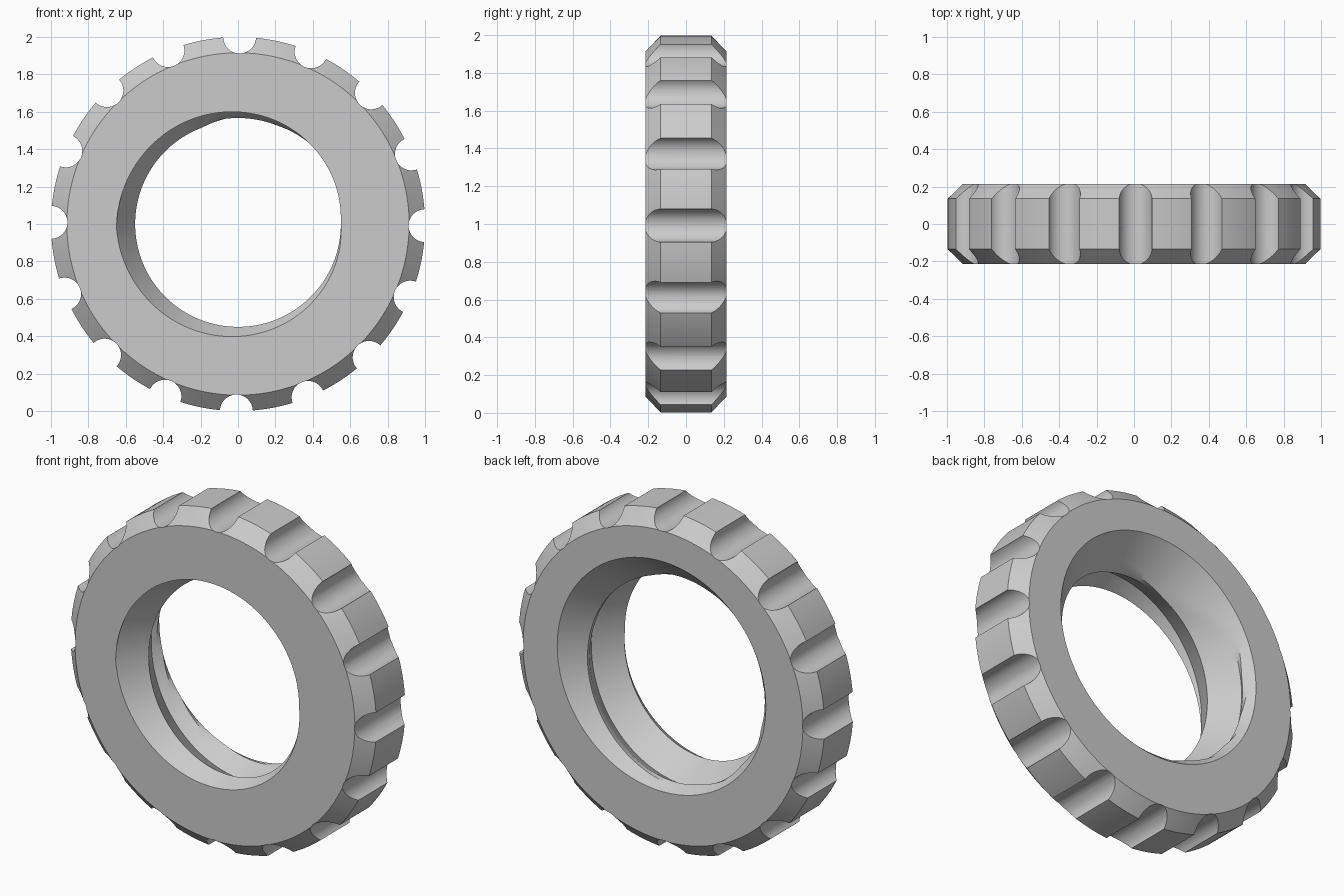
import bpy
import bmesh
import math
from mathutils import Matrix, Vector

if "Cube" in bpy.data.objects:
    bpy.data.objects.remove(bpy.data.objects["Cube"])

HALF = 0.215          # half thickness
PITCH = 0.333         # thread pitch
COLUMNS = 192
STEPS = 6             # rows on each thread flank
GROOVES = 16


def make_object(name, bm):
    mesh = bpy.data.meshes.new(name)
    bm.to_mesh(mesh)
    bm.free()
    obj = bpy.data.objects.new(name, mesh)
    bpy.context.collection.objects.link(obj)
    return obj


def crest_height(angle):
    return 0.12 - PITCH * angle / math.tau


def bore_radius(angle, y):
    # V thread, opened by an uneven countersink at the back
    turn = ((y - crest_height(angle)) / PITCH) % 1.0
    thread = 0.55 + 0.2 * min(turn, 1 - turn)
    mouth = 0.68 + 0.055 * math.cos(angle - math.radians(80))
    return max(thread, mouth - 0.9 * (HALF - y))


def section(angle):
    # Outer chamfered rim, then threaded bore from back to front
    points = [(0.915, -HALF), (1, -0.135), (1, 0.135), (0.915, HALF)]
    for j in range(3 * STEPS, -3 * STEPS, -1):
        y = crest_height(angle) + j * PITCH / (2 * STEPS)
        y = max(-HALF, min(HALF, y))
        points.append((bore_radius(angle, y), y))
    return [Vector((r * math.cos(angle), y, 1 + r * math.sin(angle))) for r, y in points]


# Threaded ring body
bm = bmesh.new()
columns = [[bm.verts.new(p) for p in section(math.tau * i / COLUMNS)]
           for i in range(COLUMNS + 1)]
for a, b in zip(columns, columns[1:]):
    for k in range(len(a)):
        n = (k + 1) % len(a)
        bm.faces.new((a[k], a[n], b[n], b[k]))
bmesh.ops.remove_doubles(bm, verts=bm.verts, dist=0.0002)
bmesh.ops.recalc_face_normals(bm, faces=bm.faces)
ring = make_object("threaded_ring", bm)

# Round grip grooves around the rim
bm = bmesh.new()
for i in range(GROOVES):
    angle = math.tau * i / GROOVES - math.radians(0.5)
    place = Matrix.Translation((math.cos(angle), 0, 1 + math.sin(angle)))
    bmesh.ops.create_cone(bm, cap_ends=True, segments=40, radius1=0.088, radius2=0.088,
                          depth=0.6, matrix=place @ Matrix.Rotation(math.pi / 2, 4, "X"))
cutter = make_object("groove_cutter", bm)
cutter.hide_render = True

bpy.ops.object.select_all(action="DESELECT")
bpy.context.view_layer.objects.active = ring
ring.select_set(True)
cut = ring.modifiers.new("grip_grooves", "BOOLEAN")
cut.operation = "DIFFERENCE"
cut.solver = "EXACT"
cut.object = cutter
bpy.ops.object.modifier_apply(modifier=cut.name)
bpy.data.objects.remove(cutter)

# Plain grey finish
grey = bpy.data.materials.new("light_grey")
grey.use_nodes = True
colour = (0.6, 0.6, 0.6, 1)
grey.diffuse_color = colour
grey.node_tree.nodes["Principled BSDF"].inputs["Base Color"].default_value = colour
ring.data.materials.clear()
ring.data.materials.append(grey)
bpy.ops.object.shade_smooth_by_angle(angle=math.radians(30))
